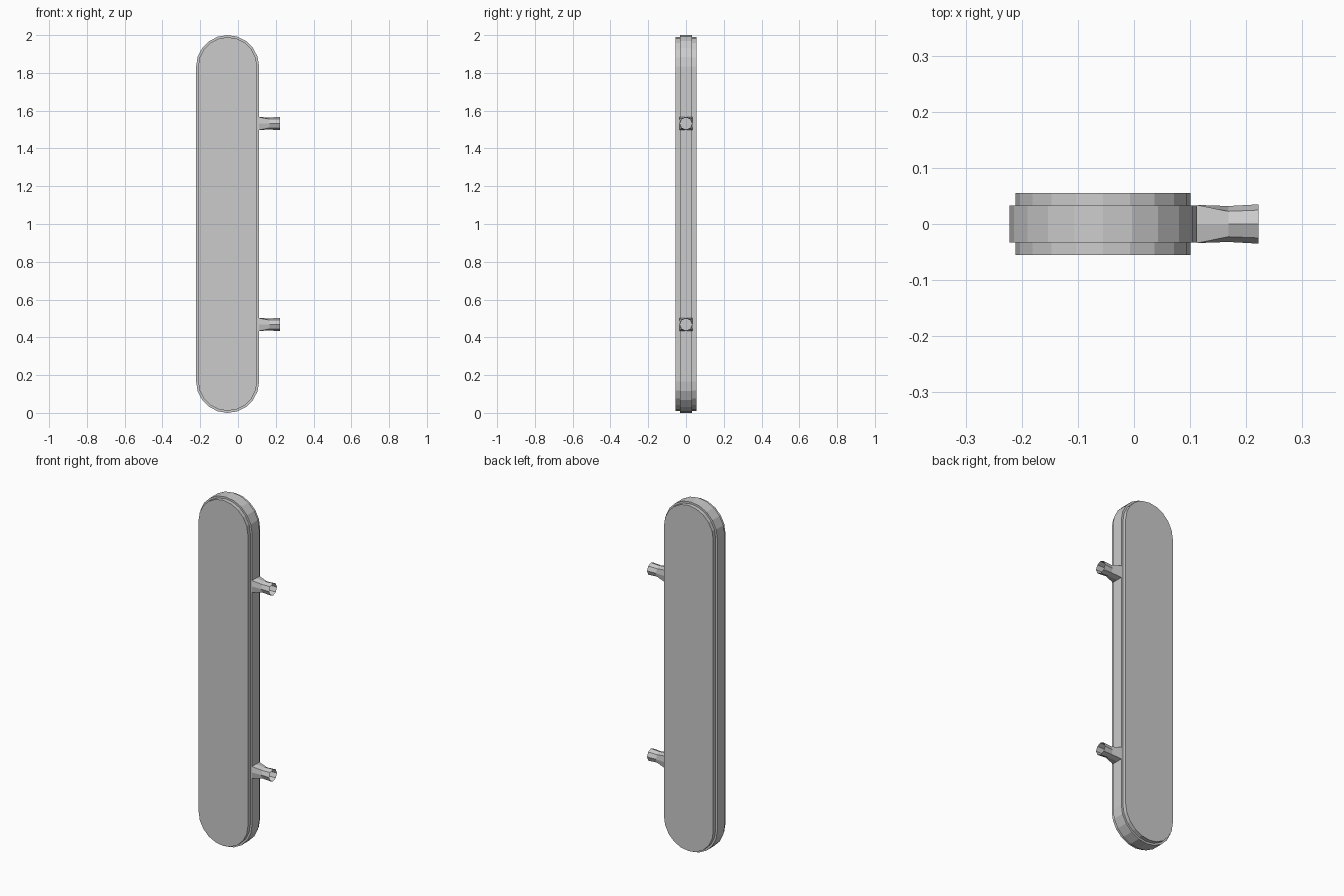
import bpy, bmesh
from math import sin, cos, pi

if "Cube" in bpy.data.objects:
    bpy.data.objects.remove(bpy.data.objects["Cube"])

CX = -0.055      # board centre in x
R = 0.167        # outer end radius
HALF = 1.0 - R   # half length of the straight sides


def loft(name, rings, caps):
    """Join equal-length closed rings with quads, optionally capping the ends."""
    bm = bmesh.new()
    loops = [[bm.verts.new(p) for p in ring] for ring in rings]
    for a, b in zip(loops, loops[1:]):
        for i in range(len(a)):
            j = (i + 1) % len(a)
            bm.faces.new((a[i], a[j], b[j], b[i]))
    if caps:
        bm.faces.new(loops[0])
        bm.faces.new(loops[-1])
    bmesh.ops.recalc_face_normals(bm, faces=bm.faces)
    if not caps and sum(f.normal.dot(f.calc_center_median() - bm_center(bm)) for f in bm.faces) < 0:
        bmesh.ops.reverse_faces(bm, faces=bm.faces)
    mesh = bpy.data.meshes.new(name)
    bm.to_mesh(mesh)
    bm.free()
    obj = bpy.data.objects.new(name, mesh)
    bpy.context.collection.objects.link(obj)
    return obj


def bm_center(bm):
    total = bm.verts[:][0].co * 0
    for v in bm.verts:
        total += v.co
    return total / len(bm.verts)


def stadium(r, y, steps=10):
    """Upright rounded-end outline at depth y."""
    pts = []
    for start, zc in ((0, 1 + HALF), (pi, 1 - HALF)):
        for i in range(steps + 1):
            a = start + pi * i / steps
            pts.append((CX + r * cos(a), y, zc + r * sin(a)))
    return pts


# Board: middle rim with a slightly smaller raised plate on each face
profile = [(0.156, -0.055), (0.156, -0.033), (R, -0.033),
           (R, 0.033), (0.156, 0.033), (0.156, 0.055)]
loft("board", [stadium(r, y) for r, y in profile], True)


def octagon(x, r, z):
    return [(x, r * cos(k * pi / 4), z + r * sin(k * pi / 4)) for k in range(8)]


def square(x, h, z):
    """Square with corner and mid-side points, matching the octagon order."""
    return [(x, h * round(cos(k * pi / 4)), z + h * round(sin(k * pi / 4)))
            for k in range(8)]


# Open mounting tubes: square root blending into a flared octagon
for label, z in (("lower", 0.468), ("upper", 1.532)):
    loft(label + "_mounting_tube",
         [square(CX + R, 0.034, z), octagon(0.168, 0.032, z), octagon(0.222, 0.035, z)],
         False)
